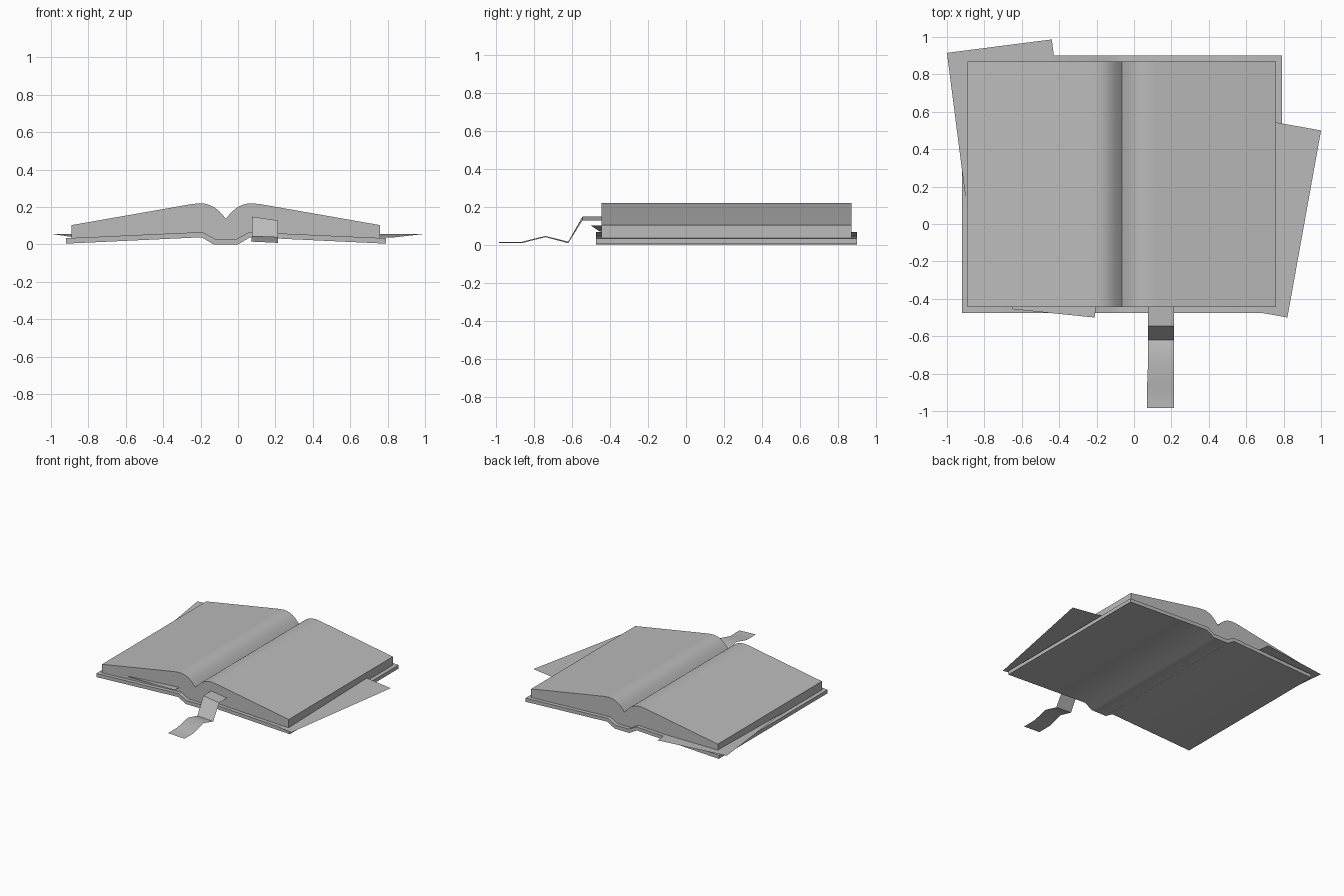
import bpy
import bmesh
from math import radians, sin, cos

cube = bpy.data.objects.get("Cube")
if cube:
    bpy.data.objects.remove(cube, do_unlink=True)

SPINE_X = -0.065

grey = bpy.data.materials.new("paper grey")
grey.use_nodes = True
GREY = (0.5, 0.5, 0.5, 1.0)
grey.diffuse_color = GREY
grey.node_tree.nodes["Principled BSDF"].inputs["Base Color"].default_value = GREY


def finish(name, bm, closed=True):
    if closed:
        bmesh.ops.recalc_face_normals(bm, faces=bm.faces)
    mesh = bpy.data.meshes.new(name)
    bm.to_mesh(mesh)
    bm.free()
    mesh.materials.append(grey)
    obj = bpy.data.objects.new(name, mesh)
    bpy.context.collection.objects.link(obj)
    bpy.ops.object.select_all(action="DESELECT")
    obj.select_set(True)
    bpy.context.view_layer.objects.active = obj
    bpy.ops.object.shade_smooth_by_angle(angle=radians(40))
    return obj


def mirrored(half):
    """Full outline from the points on the +x side, listed outward from the spine."""
    left = [(-x, z) for x, z in reversed(half) if x > 0]
    return left + list(half)


def prism(name, upper, lower, y0, y1):
    """Extrude the outline between two mirrored profiles along y."""
    outline = mirrored(upper) + mirrored(lower)[::-1]
    bm = bmesh.new()
    face = bm.faces.new([bm.verts.new((SPINE_X + x, y0, z)) for x, z in outline])
    moved = bmesh.ops.extrude_face_region(bm, geom=[face])["geom"]
    bmesh.ops.translate(bm, vec=(0, y1 - y0, 0),
                        verts=[v for v in moved if isinstance(v, bmesh.types.BMVert)])
    return finish(name, bm)


# Hard cover with its raised hinges
cover_under = [(0.065, 0.0), (0.13, 0.038), (0.855, 0.004)]
cover_top = [(0.06, 0.03), (0.125, 0.066), (0.855, 0.033)]
prism("cover", cover_top, cover_under, -0.475, 0.9)

# Open page block, both halves curling down into the gutter
page_top = [(0, 0.138), (0.015, 0.155), (0.035, 0.177), (0.06, 0.197), (0.085, 0.21),
            (0.11, 0.217), (0.14, 0.22), (0.185, 0.215), (0.825, 0.103)]
page_under = [(0.06, 0.029), (0.125, 0.065), (0.825, 0.033)]
prism("page_block", page_top, page_under, -0.445, 0.87)


def sheet(name, corner, width, depth, angle, z_at):
    """Loose sheet running from one corner by signed width and depth, turned by angle."""
    c, s = cos(radians(angle)), sin(radians(angle))
    bm = bmesh.new()
    ring = []
    for u, v in ((0, 0), (width, 0), (width, depth), (0, depth)):
        x, y = corner[0] + u * c - v * s, corner[1] + u * s + v * c
        ring.append(bm.verts.new((x, y, z_at(x, y))))
    face = bm.faces.new(ring)
    face.normal_update()
    if face.normal.z < 0:
        face.normal_flip()
    return finish(name, bm, closed=False)


# Loose sheets slipped between the pages and the cover
sheet("loose_sheet_right", (-1.0, 0.915), 0.565, -1.0, 7.3,
      lambda x, y: 0.039 + 0.019 * y)
sheet("loose_sheet_left", (1.0, 0.5), -0.6, -1.016, -10.2,
      lambda x, y: 0.046 + 0.02 * y)
sheet("loose_sheet_front", (-0.21, -0.5), -0.443, 0.9, -5.8,
      lambda x, y: 0.1 + 0.068 * (x + 0.21))

# Ribbon bookmark falling out of the front: y, then height at each edge
ribbon = [(-0.3, 0.148, 0.128), (-0.545, 0.148, 0.128), (-0.62, 0.016, 0.008),
          (-0.74, 0.046, 0.04), (-0.865, 0.015, 0.008), (-0.983, 0.015, 0.008)]
bm = bmesh.new()
rows = [(bm.verts.new((0.07 if y < -0.8 else 0.075, y, za)), bm.verts.new((0.215, y, zb)))
        for y, za, zb in ribbon]
for (a, b), (c, d) in zip(rows, rows[1:]):
    bm.faces.new((a, c, d, b))
ribbon_obj = finish("ribbon_bookmark", bm, closed=False)
for poly in ribbon_obj.data.polygons:
    poly.use_smooth = True
